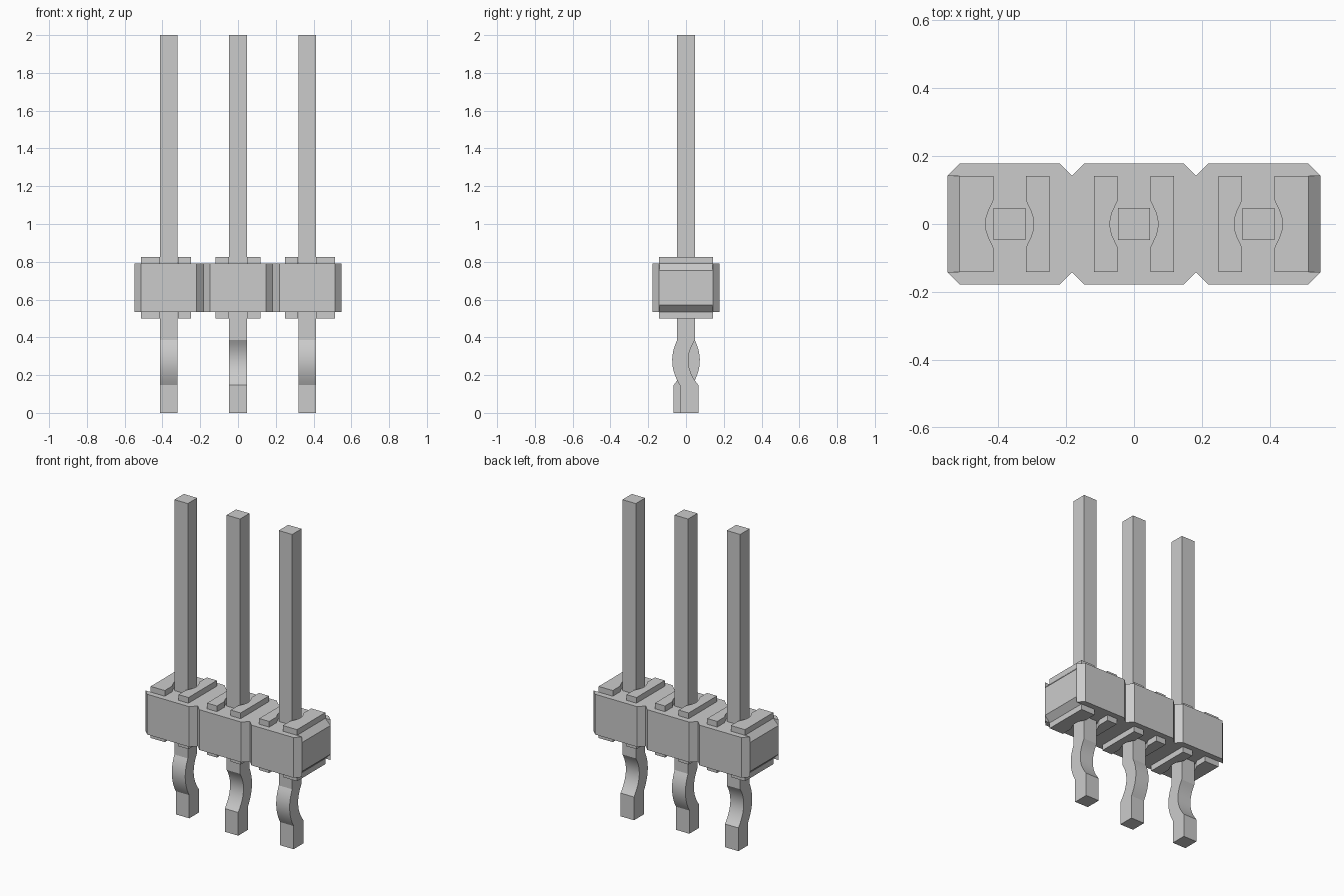
import bpy, bmesh, math
from mathutils import Vector

if "Cube" in bpy.data.objects:
    bpy.data.objects.remove(bpy.data.objects["Cube"], do_unlink=True)

grey = bpy.data.materials.new("plain grey")
grey.use_nodes = True
grey.diffuse_color = (0.6, 0.6, 0.6, 1)
grey.node_tree.nodes["Principled BSDF"].inputs["Base Color"].default_value = (0.6, 0.6, 0.6, 1)

PITCH = 0.366            # distance between pins
HALF = PITCH / 2         # half a housing cell
CH = 0.036               # chamfer size
DEPTH = 0.178            # half depth of the housing
Z0, Z1 = 0.535, 0.79     # housing bottom and top
PIN = 0.047              # half thickness of a pin
PAD = 0.036              # height of the standoff pads


def prism(name, points, depth):
    """Closed polygon of 3D points extruded along the depth vector."""
    bm = bmesh.new()
    face = bm.faces.new([bm.verts.new(p) for p in points])
    ext = bmesh.ops.extrude_face_region(bm, geom=[face])
    moved = [v for v in ext["geom"] if isinstance(v, bmesh.types.BMVert)]
    bmesh.ops.translate(bm, verts=moved, vec=Vector(depth))
    bmesh.ops.recalc_face_normals(bm, faces=bm.faces)
    mesh = bpy.data.meshes.new(name)
    bm.to_mesh(mesh)
    bm.free()
    mesh.materials.append(grey)
    obj = bpy.data.objects.new(name, mesh)
    bpy.context.collection.objects.link(obj)
    return obj


def arc(a, mid, b, steps=12):
    """Smooth curve of (y, z) points from a through mid to b."""
    pts = []
    for i in range(steps + 1):
        z = a[1] + (b[1] - a[1]) * i / steps
        y = 0
        for p, q, r in ((a, mid, b), (mid, a, b), (b, a, mid)):
            y += p[0] * (z - q[1]) * (z - r[1]) / ((p[1] - q[1]) * (p[1] - r[1]))
        pts.append((y, z))
    return pts


# Housing: three cells with chamfered corners, so notches form between them
front = []
for cx in (-PITCH, 0, PITCH):
    front += [(cx - HALF, -DEPTH + CH), (cx - HALF + CH, -DEPTH), (cx + HALF - CH, -DEPTH)]
front.append((PITCH + HALF, -DEPTH + CH))
outline = front + [(-x, -y) for x, y in front]
housing = prism("housing", [(x, y, Z0) for x, y in outline], (0, 0, Z1 - Z0))

# Sloped cuts along the top and bottom of both end faces
end, cut_half = PITCH + HALF, DEPTH - CH - 0.0005
cutters = []
for sx in (-1, 1):
    for z, sz in ((Z0, -1), (Z1, 1)):
        tri = [(end - 2 * CH, 1 * CH), (end + CH, -2 * CH), (end + CH, CH)]
        cutter = prism("end_cutter", [(sx * x, -cut_half, z + sz * dz) for x, dz in tri],
                       (0, 2 * cut_half, 0))
        cutter.hide_render = True
        mod = housing.modifiers.new("end_chamfer", "BOOLEAN")
        mod.operation, mod.solver, mod.object = "DIFFERENCE", "EXACT", cutter
        cutters.append(cutter)
bpy.context.view_layer.update()
cut_mesh = bpy.data.meshes.new_from_object(
    housing.evaluated_get(bpy.context.evaluated_depsgraph_get()))
housing.modifiers.clear()
housing.data = cut_mesh
for cutter in cutters:
    bpy.data.objects.remove(cutter, do_unlink=True)

# Standoff pads either side of each pin, hollowed around the pin
hollow = [(0.048, -0.069), (0.056, -0.052), (0.064, -0.035), (0.069, -0.018), (0.071, 0),
          (0.069, 0.018), (0.064, 0.035), (0.056, 0.052), (0.048, 0.069)]
pad_half = DEPTH - CH
for i in (-1, 0, 1):
    for side in (-1, 1):
        outer = HALF - CH if i == side else 0.118
        shape = [(outer, -pad_half), (0.048, -pad_half)] + hollow + [(0.048, pad_half), (outer, pad_half)]
        for z, label in ((Z1, "top_pad"), (Z0 - PAD, "bottom_pad")):
            prism(label, [(i * PITCH + side * x, y, z) for x, y in shape], (0, 0, PAD))

# Pins: straight above, kinked below, the middle one bent the other way
near = arc((-PIN, 0.385), (-0.073, 0.275), (-0.033, 0.147))
far = arc((PIN, 0.385), (0.012, 0.275), (0.065, 0.147))
side_profile = [(-PIN, 2.0)] + near + [(-0.033, 0), (0.065, 0)] + far[::-1] + [(PIN, 2.0)]
for i in (-1, 0, 1):
    bend = -1 if i == 0 else 1
    pin = prism("pin", [(i * PITCH - PIN, bend * y, z) for y, z in side_profile], (2 * PIN, 0, 0))
    bpy.ops.object.select_all(action="DESELECT")
    pin.select_set(True)
    bpy.context.view_layer.objects.active = pin
    bpy.ops.object.shade_smooth_by_angle(angle=math.radians(14))
